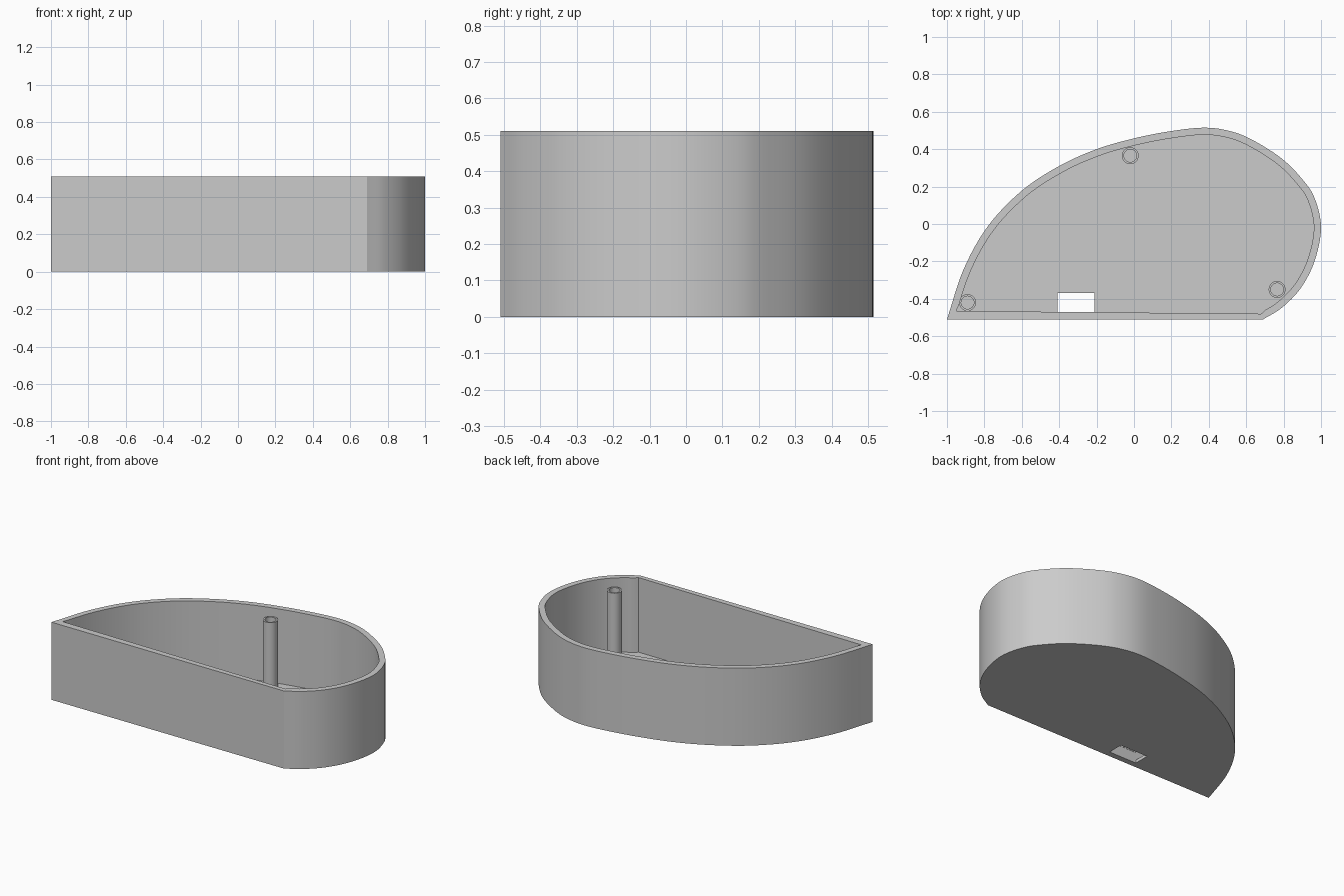
import bpy, bmesh, math
from mathutils import Vector

cube = bpy.data.objects.get("Cube")
if cube:
    bpy.data.objects.remove(cube)

HEIGHT, FLOOR, WALL = 0.51, 0.02, 0.038

grey = bpy.data.materials.new("light_grey")
grey.use_nodes = True
grey.diffuse_color = (0.6, 0.6, 0.6, 1)
grey.node_tree.nodes["Principled BSDF"].inputs["Base Color"].default_value = (0.6, 0.6, 0.6, 1)


def prism(name, loop, z0, z1):
    """Upright solid over a counter-clockwise outline."""
    bm = bmesh.new()
    low = [bm.verts.new((x, y, z0)) for x, y in loop]
    high = [bm.verts.new((x, y, z1)) for x, y in loop]
    bm.faces.new(low[::-1])
    bm.faces.new(high)
    for i in range(len(loop)):
        j = (i + 1) % len(loop)
        bm.faces.new((low[i], low[j], high[j], high[i]))
    mesh = bpy.data.meshes.new(name)
    bm.to_mesh(mesh)
    bm.free()
    mesh.materials.append(grey)
    obj = bpy.data.objects.new(name, mesh)
    bpy.context.collection.objects.link(obj)
    return obj


def cut(obj, cutter):
    """Subtract the cutter from the object, then discard it."""
    mod = obj.modifiers.new("cut", 'BOOLEAN')
    mod.operation = 'DIFFERENCE'
    mod.solver = 'EXACT'
    mod.object = cutter
    bpy.context.view_layer.objects.active = obj
    bpy.ops.object.modifier_apply(modifier=mod.name)
    bpy.data.objects.remove(cutter)


def smooth(obj):
    bpy.ops.object.select_all(action='DESELECT')
    obj.select_set(True)
    bpy.context.view_layer.objects.active = obj
    bpy.ops.object.shade_smooth_by_angle(angle=math.radians(18))


def spline(points, steps=6):
    """Catmull-Rom curve through the points."""
    p = [Vector(q) for q in points]
    p = [2 * p[0] - p[1]] + p + [2 * p[-1] - p[-2]]
    out = []
    for a, b, c, d in zip(p, p[1:], p[2:], p[3:]):
        for k in range(steps):
            t = k / steps
            out.append(0.5 * (2 * b + (c - a) * t + (2 * a - 5 * b + 4 * c - d) * t ** 2
                              + (3 * b - a - 3 * c + d) * t ** 3))
    return out + [p[-2]]


def inset(path, dist):
    """Shift an open counter-clockwise path to its left."""
    out = []
    for i, p in enumerate(path):
        t = (path[min(i + 1, len(path) - 1)] - path[max(i - 1, 0)]).normalized()
        out.append(p + Vector((-t.y, t.x)) * dist)
    return out


def circle(x, y, r, n=32):
    return [(x + r * math.cos(math.tau * i / n), y + r * math.sin(math.tau * i / n))
            for i in range(n)]


# Curved side, from the front edge round the blunt end to the pointed corner
curve = spline([(0.69, -0.51), (0.79, -0.448), (0.89, -0.345), (0.965, -0.2), (1.0, -0.02),
                (0.965, 0.14), (0.895, 0.245), (0.79, 0.35), (0.64, 0.446), (0.52, 0.495),
                (0.38, 0.515), (0.2, 0.497), (0.0, 0.458), (-0.2, 0.4), (-0.4, 0.31),
                (-0.6, 0.178), (-0.78, -0.01), (-0.91, -0.24), (-1.0, -0.51)])

# Open tray: hollow interior with a thin floor
tray = prism("tray", curve, 0, HEIGHT)
inner = [p for p in inset(curve, WALL)[1:-1] if p.y > -0.46]
inner = [Vector((0.68, -0.48))] + inner + [Vector((-0.95, -0.465))]
cut(tray, prism("cavity", inner, FLOOR, HEIGHT + 0.1))

# Cable slot through the floor beside the straight wall
slot = [(-0.41, -0.472), (-0.21, -0.472), (-0.21, -0.37), (-0.41, -0.37)]
cut(tray, prism("slot", slot, -0.1, FLOOR + 0.05))
smooth(tray)

# Hollow screw posts
for name, x, y in (("back_post", -0.02, 0.365), ("left_post", 0.765, -0.35),
                   ("right_post", -0.89, -0.42)):
    post = prism(name, circle(x, y, 0.045), FLOOR / 2, 0.455)
    cut(post, prism("bore", circle(x, y, 0.034), FLOOR, HEIGHT))
    smooth(post)
